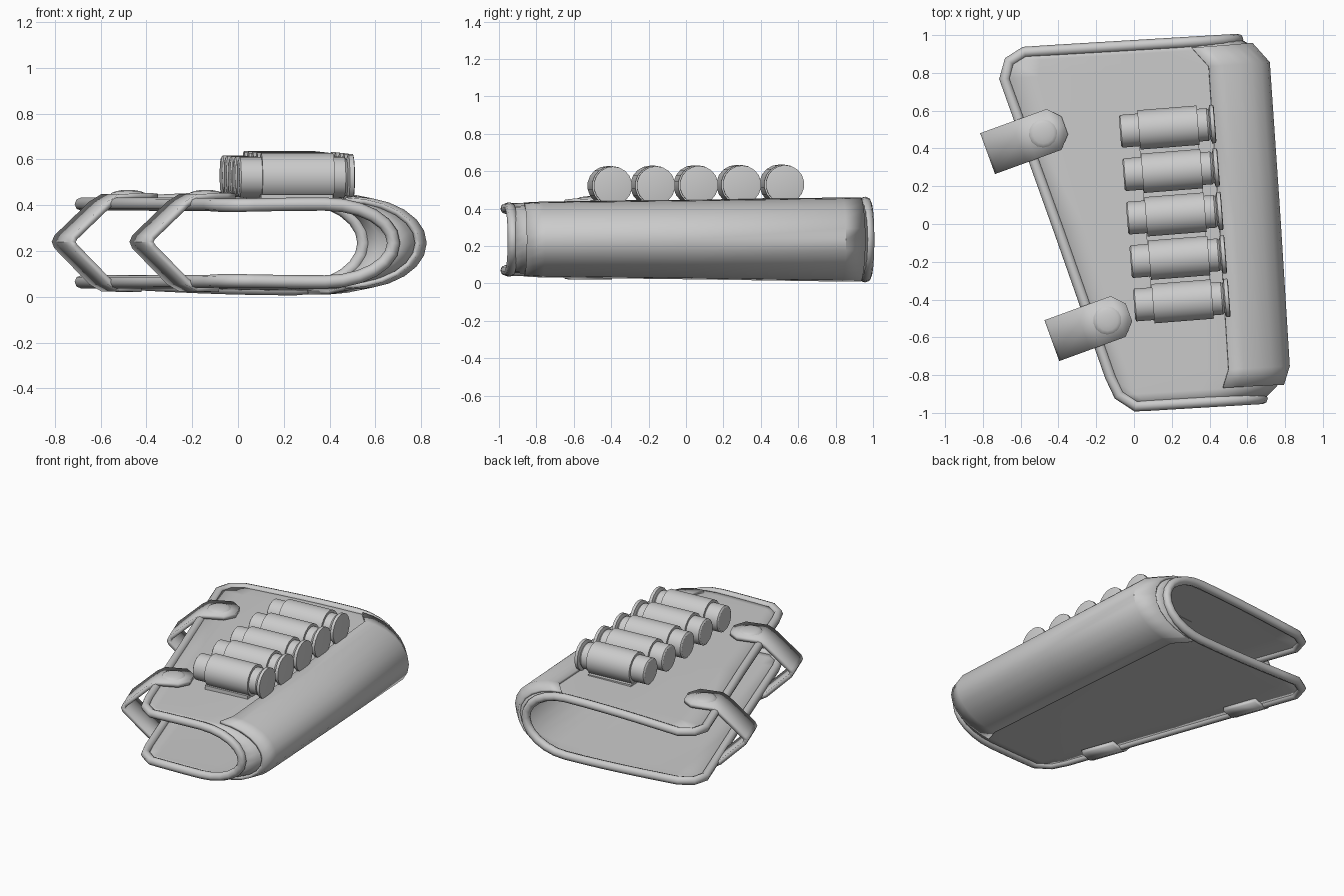
import bpy, bmesh, math
from mathutils import Vector, Matrix

if "Cube" in bpy.data.objects:
    bpy.data.objects.remove(bpy.data.objects["Cube"])

ZC = 0.235
# stations back to front: y at x=0, left edge x, right bulge x, half height left / at bend
STATIONS = [(0.945, -0.58, 0.55, 0.170, 0.200), (0.90, -0.66, 0.62, 0.170, 0.200),
            (0.81, -0.685, 0.695, 0.170, 0.200), (0.0, -0.40, 0.75, 0.170, 0.188),
            (-0.80, -0.125, 0.80, 0.168, 0.178), (-0.90, -0.08, 0.75, 0.165, 0.173),
            (-0.965, 0.01, 0.68, 0.165, 0.170)]
NF, NA, BEND = 6, 12, 0.30


def finish(name, bm, angle=35):
    bmesh.ops.recalc_face_normals(bm, faces=bm.faces)
    me = bpy.data.meshes.new(name)
    bm.to_mesh(me)
    bm.free()
    ob = bpy.data.objects.new(name, me)
    bpy.context.collection.objects.link(ob)
    bpy.ops.object.select_all(action='DESELECT')
    ob.select_set(True)
    bpy.context.view_layer.objects.active = ob
    bpy.ops.object.shade_smooth_by_angle(angle=math.radians(angle))
    return ob


def thicken(ob, t):
    m = ob.modifiers.new("thickness", 'SOLIDIFY')
    m.thickness, m.offset = t, 0


def section(st, off=0.0, flats=True):
    """Sideways U: top flat, rounded bend on the right, bottom flat."""
    y0, xl, xr, hl, hb = st
    xb = xr - BEND
    top = []
    if flats:
        for i in range(NF):
            t = i / NF
            top.append((xl + (xb - xl) * t, hl + (hb - hl) * math.sin(t * math.pi / 2)))
    arc = []
    for i in range(NA + 1):
        a = math.pi / 2 - math.pi * i / NA
        arc.append((xb + (BEND + off) * math.cos(a), (hb + off) * math.sin(a)))
    pts = top + arc + [(x, -h) for x, h in reversed(top)]
    return [Vector((x, y0 + 0.06 * x, ZC + h)) for x, h in pts]


def loft(name, rows):
    bm = bmesh.new()
    vs = [[bm.verts.new(p) for p in r] for r in rows]
    for a, b in zip(vs, vs[1:]):
        for i in range(len(a) - 1):
            bm.faces.new((a[i], a[i + 1], b[i + 1], b[i]))
    return finish(name, bm)


def lathe(name, profile, mat, seg=18):
    """Revolve (distance along x, radius) pairs about the x axis."""
    bm = bmesh.new()
    vs = [bm.verts.new((s, 0, r)) for s, r in profile]
    es = [bm.edges.new(p) for p in zip(vs, vs[1:])]
    bmesh.ops.spin(bm, geom=vs + es, cent=(0, 0, 0), axis=(1, 0, 0),
                   angle=2 * math.pi, steps=seg, use_duplicate=False)
    bmesh.ops.remove_doubles(bm, verts=bm.verts, dist=1e-4)
    bmesh.ops.transform(bm, matrix=mat, verts=bm.verts)
    return finish(name, bm)


# hollow sleeve
rows = [section(s) for s in STATIONS]
thicken(loft("sleeve", rows), 0.016)

# rounded side guard lying over the bend
guard = [section((0.915, 0, 0.605, 0, 0.20), 0.014, False)]
guard += [section(s, 0.014, False) for s in STATIONS[2:5]]
guard += [section((-0.895, 0, 0.77, 0, 0.173), 0.014, False)]
thicken(loft("side_guard", guard), 0.022)

# piping along the whole open edge
path = rows[0] + [r[-1] for r in rows[1:-1]] + rows[-1][::-1] + [r[0] for r in rows[-2:0:-1]]
cu = bpy.data.curves.new("edge_piping", 'CURVE')
cu.dimensions = '3D'
cu.bevel_depth, cu.bevel_resolution = 0.029, 2
sp = cu.splines.new('POLY')
sp.points.add(len(path) - 1)
for p, co in zip(sp.points, path):
    p.co = (*co, 1)
sp.use_cyclic_u = True
sp.use_smooth = True
bpy.context.collection.objects.link(bpy.data.objects.new("edge_piping", cu))

# closing straps with domed studs
STRAP = [(-0.12, 0.436, 0.05), (-0.06, 0.44, 0.115), (0.08, 0.435, 0.115), (0.13, 0.405, 0.115),
         (0.29, 0.26, 0.115), (0.30, 0.24, 0.115), (0.29, 0.22, 0.115),
         (0.13, 0.065, 0.115), (0.08, 0.037, 0.115), (-0.02, 0.035, 0.115)]
for label, cx, cy in (("back", -0.48, 0.48), ("front", -0.14, -0.51)):
    u = Vector((-math.cos(math.radians(20)), -math.sin(math.radians(20)), 0))
    w = Vector((-u.y, u.x, 0))
    o = Vector((cx, cy, 0))
    strap = [[o + u * d + w * h * k + Vector((0, 0, z)) for k in (-1, 0, 1)] for d, z, h in STRAP]
    thicken(loft(label + "_strap", strap), 0.028)
    bm = bmesh.new()
    bmesh.ops.create_uvsphere(bm, u_segments=14, v_segments=8, radius=0.078,
                              matrix=Matrix.Translation((cx, cy, 0.447)) @ Matrix.Diagonal((1, 1, 0.26, 1)))
    finish(label + "_stud", bm)

# row of cartridges held in loops
SHELL = [(-0.25, 0), (-0.25, 0.078), (-0.243, 0.088), (0.215, 0.088), (0.225, 0.08),
         (0.232, 0.103), (0.252, 0.103), (0.255, 0.09), (0.255, 0)]
LOOP = [(-0.15, 0.08), (-0.15, 0.106), (0.165, 0.106), (0.165, 0.08)]
turn = Matrix.Rotation(math.radians(4.5), 4, 'Z')
for i in range(5):
    t = i / 4
    pos = Matrix.Translation((0.175 + 0.075 * t, 0.51 - 0.92 * t, 0.530 - 0.008 * t)) @ turn
    lathe(f"cartridge_{i + 1}", SHELL, pos)
    lathe(f"cartridge_loop_{i + 1}", LOOP, pos)

# backing strip under the loops
bm = bmesh.new()
bmesh.ops.create_cube(bm, size=1, matrix=Matrix.Translation((0.215, 0.05, 0.432)) @ turn
                      @ Matrix.Diagonal((0.315, 1.10, 0.03, 1)))
finish("loop_backing", bm)
